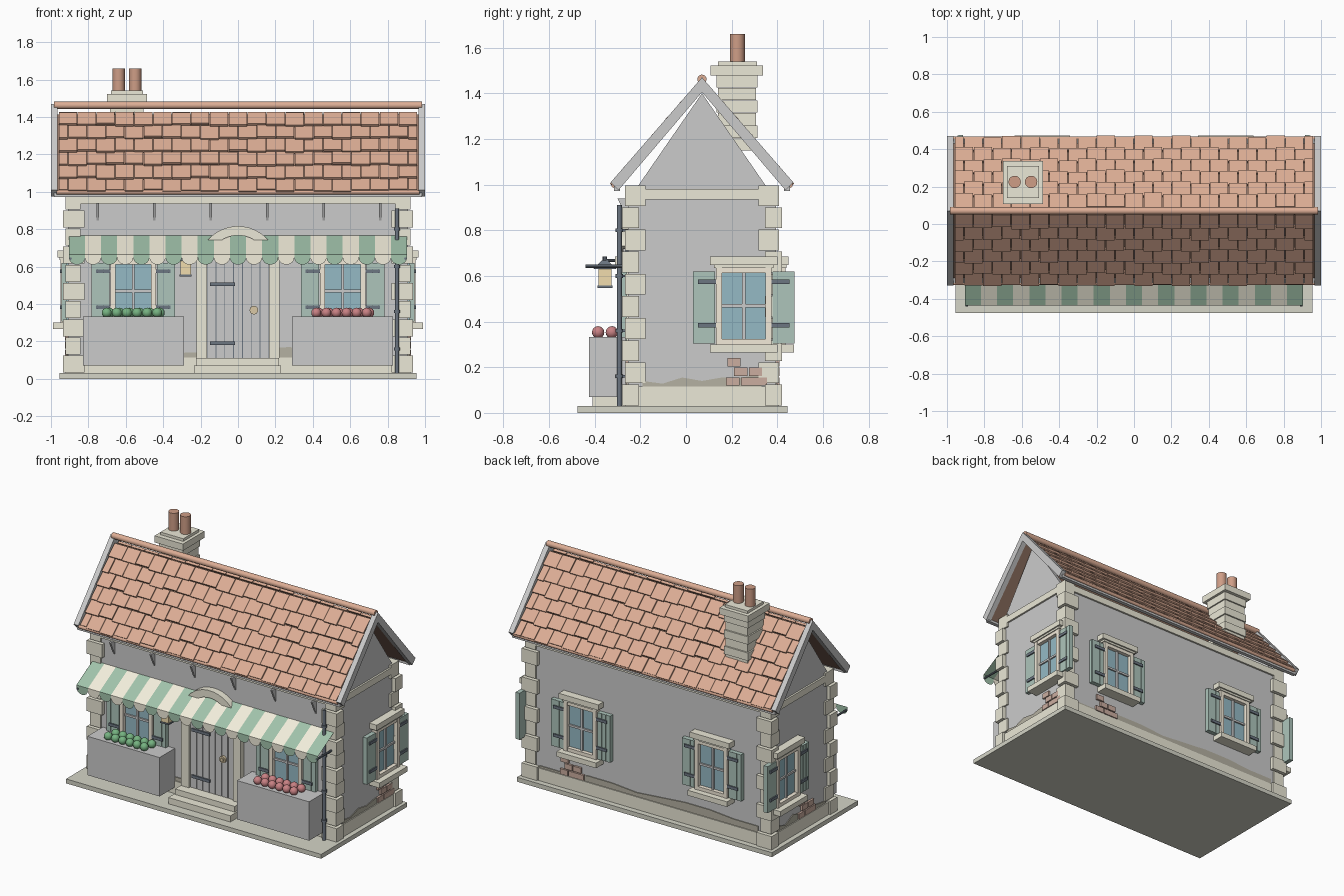
import bpy, bmesh, math, random
from mathutils import Matrix, Vector

if "Cube" in bpy.data.objects:
    bpy.data.objects.remove(bpy.data.objects["Cube"])

random.seed(4)
I = Matrix.Identity(4)
T = Matrix.Translation
R = Matrix.Rotation
COL = dict(stone=(.83, .81, .68), tile=(.72, .42, .30), deck=(.30, .18, .13), green=(.36, .55, .41),
           cream=(.90, .86, .72), shutter=(.42, .56, .50), glass=(.30, .49, .56), iron=(.15, .18, .22),
           brick=(.60, .42, .35), worn=(.46, .44, .36), frame=(.90, .83, .70), leaf=(.18, .45, .22),
           bloom=(.58, .22, .23), lamp=(.88, .72, .42), slab=(.66, .66, .57), brass=(.70, .58, .38), pot=(.62, .34, .24))
parts, mats = {}, {}


def bm_of(name, col):
    return parts.setdefault(name, (bmesh.new(), col))[0]


def box(name, col, lo, hi, M=I):
    lo, hi = Vector(lo), Vector(hi)
    S = Matrix.Diagonal((*(hi - lo), 1))
    bmesh.ops.create_cube(bm_of(name, col), size=1, matrix=M @ T((lo + hi) / 2) @ S)


def cyl(name, col, p, q, r, n=16, r2=None, M=I):
    p, q = Vector(p), Vector(q)
    rot = (q - p).to_track_quat('Z', 'Y').to_matrix().to_4x4()
    bmesh.ops.create_cone(bm_of(name, col), cap_ends=True, segments=n, radius1=r, radius2=r if r2 is None else r2,
                          depth=(q - p).length, matrix=M @ T((p + q) / 2) @ rot)


def poly(name, col, pts, vec=None, M=I):
    bm = bm_of(name, col)
    f = bm.faces.new([bm.verts.new(M @ Vector(p)) for p in pts])
    if vec:
        g = bmesh.ops.extrude_face_region(bm, geom=[f], use_keep_orig=True)['geom']
        vs = [v for v in g if isinstance(v, bmesh.types.BMVert)]
        bmesh.ops.translate(bm, verts=vs, vec=M.to_3x3() @ Vector(vec))


WX, Y0, Y1, YC = .91, -.255, .395, .07

# base slab, walls, gables, plinth, stone band under the eaves
box('base_slab', 'slab', (-.955, -.475, 0), (.955, .445, .03))
box('walls', None, (-WX, Y0, .03), (WX, Y1, .985))
for s in (-1, 1):
    poly('gable_walls', None, [(s * WX, YC - .29, .98), (s * WX, YC + .29, .98), (s * WX, YC, 1.40)], (-s * .03, 0, 0))
box('plinth', 'stone', (-WX - .012, Y0 - .012, .03), (WX + .012, Y1 + .012, .115))
box('stone_band', 'stone', (-WX - .012, Y0 - .012, .935), (WX + .012, Y1 + .012, .98))

# corner quoins, alternating long and short
n = 10
for i in range(n):
    z0, h = .03 + i * .097, .097
    o = .026 if i % 2 == 0 else .012
    lx, ly = (.115, .075) if i % 2 == 0 else (.08, .09)
    for sx in (-1, 1):
        for y, sy in ((Y0, -1), (Y1, 1)):
            xs = sorted((sx * (WX + o), sx * (WX + o - lx)))
            ys = sorted((y + sy * o, y + sy * (o - ly)))
            box('corner_quoins', 'stone', (xs[0], ys[0], z0 + .003), (xs[1], ys[1], z0 + h - .003))

# roof: tiled slopes on a thin deck
a = math.atan(1.157)
L = .56
for k in range(2):
    M = T((0, YC, 1.405)) @ R(k * math.pi, 4, 'Z') @ R(a, 4, 'X')
    box('roof_deck', 'deck', (-.965, -L, 0), (.965, 0, .012), M)
    rows, w, st = 6, .101, L / 6
    for r in range(rows):
        x = -.96 - (w / 2 if r % 2 else 0)
        while x < .955:
            x0, x1 = max(x, -.96), min(x + w, .96)
            if x1 - x0 > .02:
                dl, dz = random.uniform(-.006, .01), random.uniform(0, .004)
                tilt = T((0, -r * st, .014)) @ R(-.13, 4, 'X')
                box('roof_tiles', 'tile', (x0 + .002, -st - dl, dz), (x1 - .002, 0, .014 + dz), M @ tilt)
            x += w
    cyl('eave_bars', 'tile', (-.97, -L, .025), (.97, -L, .025), .012, 12, M=M)
    B = T((0, YC, 0)) @ R(k * math.pi, 4, 'Z')
    box('fascia_boards', None, (-.985, -.385, .972), (.985, -.36, 1.01), B)
cyl('ridge_roll', 'tile', (-.985, YC, 1.462), (.985, YC, 1.462), .02)
for s in (-1, 1):
    prof = [(0, 1.47), (.40, 1.01), (.366, .975), (0, 1.405), (-.366, .975), (-.40, 1.01)]
    poly('bargeboards', None, [(s, YC + y, z) for y, z in prof], (-s * .035, 0, 0))

# chimney with cap and pots
for i in range(6):
    e = .004 if i % 2 else -.003
    box('chimney_stack', 'stone', (-.68 - e, .137 - e, 1.15 + i * .055), (-.508 + e, .31 + e, 1.203 + i * .055))
box('chimney_cap', 'stone', (-.70, .107, 1.477), (-.487, .337, 1.522))
box('chimney_cap', 'stone', (-.678, .14, 1.522), (-.508, .31, 1.54))
for x in (-.638, -.55):
    cyl('chimney_pots', 'pot', (x, .225, 1.54), (x, .225, 1.66), .033, 20)


# windows with shutters; local -y points away from the wall
def window(M):
    hw = .122
    box('window_glass', 'glass', (-hw, -.012, .30), (hw, .01, .64), M)
    for s in (-1, 1):
        xs = sorted((s * hw, s * (hw - .026)))
        box('window_frames', 'frame', (xs[0], -.04, .30), (xs[1], 0, .635), M)
        xs = sorted((s * .127, s * .222))
        for j in range(3):
            p = xs[0] + j * .0317
            box('shutters', 'shutter', (p + .001, -.034, .305), (p + .0307, -.012, .62), M)
        box('shutters', 'shutter', (xs[0], -.028, .305), (xs[1], -.004, .62), M)
        xs = sorted((s * .122, s * .20))
        for z in (.383, .575):
            box('shutter_straps', 'iron', (xs[0], -.042, z - .01), (xs[1], -.03, z + .01), M)
    for z in (.30, .612):
        box('window_frames', 'frame', (-hw, -.038, z), (hw, 0, z + .023), M)
    box('window_bars', None, (-.007, -.024, .31), (.007, 0, .62), M)
    box('window_bars', None, (-hw, -.022, .462), (hw, 0, .476), M)
    box('window_lintels', 'stone', (-.13, -.045, .635), (.13, 0, .65), M)
    box('window_lintels', 'stone', (-.148, -.055, .648), (.148, 0, .685), M)
    box('window_sills', 'stone', (-.148, -.078, .265), (.148, 0, .30), M)


for x in (-.56, .56):
    window(T((x, Y0, 0)))
for x in (-.49, .49):
    window(T((x, Y1, 0)) @ R(math.pi, 4, 'Z'))
for s in (-1, 1):
    window(T((s * WX, .253, 0)) @ R(s * math.pi / 2, 4, 'Z'))


# worn plaster edge and exposed bricks low on each wall
def wear(M, half, bx):
    m = max(6, int(half * 11))
    top = [(half - 2 * half * i / m, -.006, .12 + random.choice((.008, .02, .035, .05))) for i in range(m + 1)]
    poly('worn_plaster', 'worn', [(-half, -.006, .11), (half, -.006, .11)] + top, (0, .01, 0), M)
    for dx, z in ((-.045, .222), (-.015, .18), (.05, .18), (-.05, .137), (.015, .137), (.07, .137)):
        box('bare_bricks', 'brick', (bx + dx - .029, -.014, z - .018), (bx + dx + .029, .005, z + .018), M)


wear(T((0, Y0, 0)), .82, .6)
wear(T((0, Y1, 0)) @ R(math.pi, 4, 'Z'), .82, -.58)
wear(T((WX, YC, 0)) @ R(math.pi / 2, 4, 'Z'), .26, .185)
wear(T((-WX, YC, 0)) @ R(-math.pi / 2, 4, 'Z'), .26, .04)

# door, jambs, arched hood, steps
for i in range(7):
    x = -.165 + i * .0471
    box('door_planks', None, (x + .002, -.275, .11), (x + .045, -.25, .72))
box('door_back', 'iron', (-.165, -.268, .11), (.165, -.25, .72))
for s in (-1, 1):
    xs = sorted((s * .165, s * .222))
    box('door_jambs', 'stone', (xs[0], -.29, .11), (xs[1], -.25, .70))
for z in (.19, .505):
    box('door_hinges', 'iron', (-.15, -.284, z - .01), (-.015, -.27, z + .01))
cyl('door_knob', 'brass', (.085, -.27, .367), (.085, -.29, .367), .023)
cyl('door_knob', 'iron', (.085, -.285, .367), (.085, -.297, .367), .012)
arc = [(r, math.radians(t)) for r, ts in ((.2125, range(-53, 54, 10)), (.163, range(53, -54, -10))) for t in
       (list(ts) + [53] if r > .2 else list(ts) + [-53])]
poly('door_hood', 'stone', [(r * math.sin(t), -.302, .604 + r * math.cos(t)) for r, t in arc], (0, .05, 0))
box('door_steps', 'stone', (-.235, -.41, .03), (.23, -.25, .072))
box('door_steps', 'stone', (-.225, -.35, .072), (.22, -.25, .11))

# planters and flowers
for s, kind, col in ((-1, 'left', 'leaf'), (1, 'right', 'bloom')):
    box('planters', None, (s * .56 - .27, -.425, .07), (s * .56 + .27, -.262, .333))
    for row, y in enumerate((-.385, -.325)):
        for i in range(6):
            x = s * .56 + (i - 2.5) * .054 + (row - .5) * .014
            bmesh.ops.create_uvsphere(bm_of(kind + '_flowers', col), u_segments=14, v_segments=8, radius=.027,
                                      matrix=T((x, y, .353)))

# striped awning with scalloped edge, and its rods
w = 1.808 / 21
for i in range(21):
    x = -.904 + i * w
    c = 'cream' if i % 2 else 'green'
    poly('awning_' + c, c, [(x, -.26, .765), (x, -.437, .665), (x + w, -.437, .665), (x + w, -.26, .765)])
    scal = [(x + w / 2 - w / 2 * math.cos(math.pi * t / 8), -.437, .648 - .038 * math.sin(math.pi * t / 8)) for t in range(9)]
    poly('awning_' + c, c, [(x, -.437, .665)] + scal + [(x + w, -.437, .665)])
for x in (-.895, .895):
    cyl('awning_rods', 'iron', (x, -.26, .642), (x, -.44, .642), .007, 8)

# lantern
box('lantern_glass', 'lamp', (-.308, -.383, .555), (-.252, -.327, .63))
box('lantern_frame', 'iron', (-.312, -.387, .548), (-.248, -.323, .558))
cyl('lantern_frame', 'iron', (-.28, -.355, .63), (-.28, -.355, .668), .072, 4, .018, T((-.28, -.355, 0)) @ R(math.pi / 4, 4, 'Z') @ T((.28, .355, 0)))
cyl('lantern_frame', 'iron', (-.28, -.25, .668), (-.28, -.36, .668), .007, 8)
cyl('lantern_frame', 'iron', (-.28, -.355, .66), (-.28, -.355, .685), .01, 8)

# downpipe and small eave brackets
cyl('downpipe', 'iron', (.85, -.292, .03), (.85, -.292, .91), .011, 12)
for z in (.16, .36, .60, .80):
    cyl('downpipe', 'iron', (.85, -.292, z - .008), (.85, -.292, z + .008), .016, 12)
    box('downpipe', 'iron', (.845, -.29, z - .005), (.855, -.25, z + .005))
for i in range(6):
    x = -.75 + i * .302
    poly('eave_brackets', None, [(x - .006, Y0, .94), (x - .006, -.30, .94), (x - .006, Y0, .845)], (.012, 0, 0))

# turn every collected part into an object
for name, (bm, col) in parts.items():
    bmesh.ops.recalc_face_normals(bm, faces=bm.faces)
    me = bpy.data.meshes.new(name)
    bm.to_mesh(me)
    bm.free()
    ob = bpy.data.objects.new(name, me)
    bpy.context.collection.objects.link(ob)
    if col:
        if col not in mats:
            mats[col] = bpy.data.materials.new(col)
            mats[col].diffuse_color = (*COL[col], 1)
        me.materials.append(mats[col])
    ob.select_set(True)
    bpy.context.view_layer.objects.active = ob
bpy.ops.object.shade_smooth_by_angle(angle=math.radians(35))

for m in bpy.data.materials:
    if m.users and not m.is_grease_pencil:
        m.use_nodes = True
        m.node_tree.nodes["Principled BSDF"].inputs["Base Color"].default_value = m.diffuse_color
